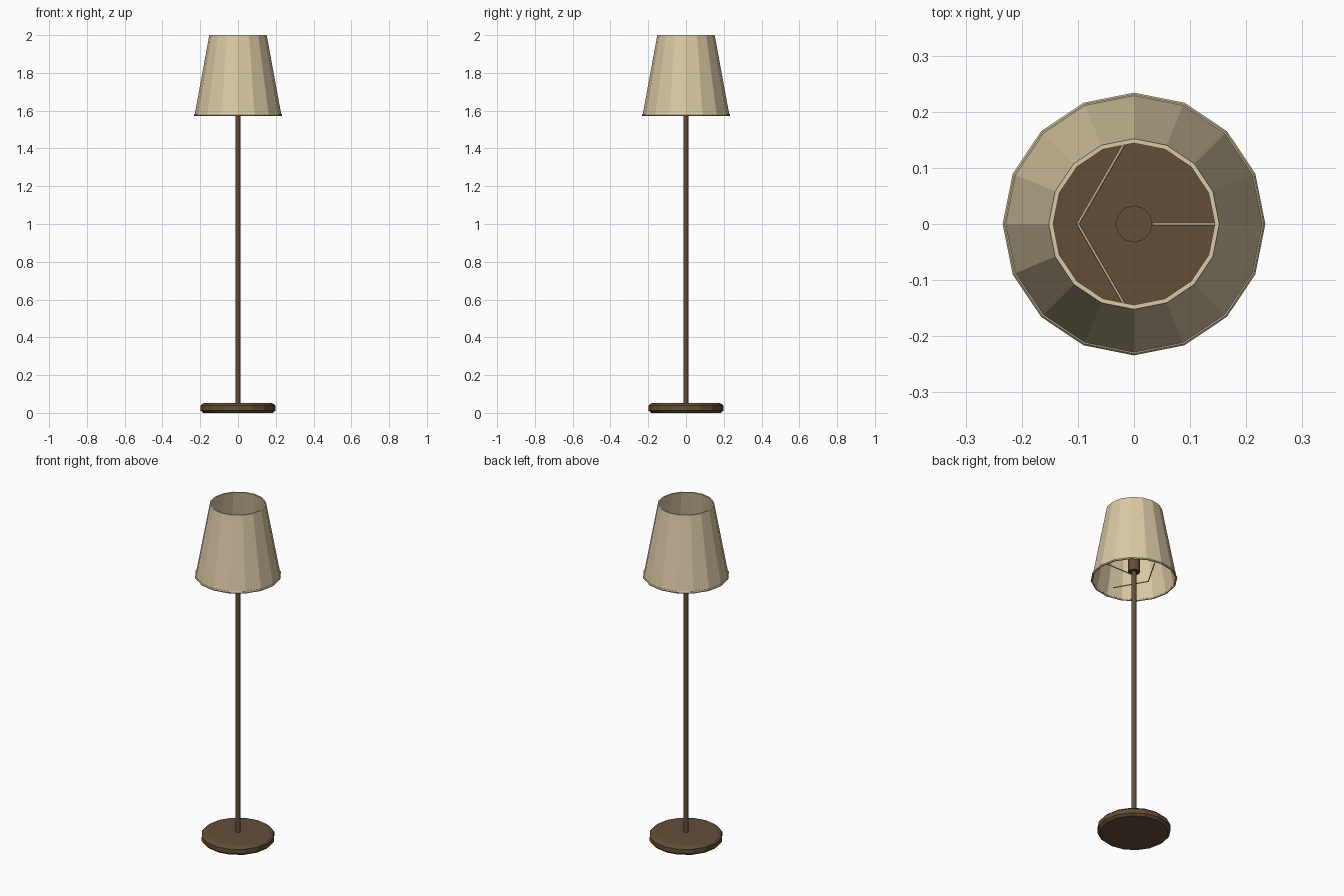
import bpy, bmesh, math
from mathutils import Matrix, Vector

if "Cube" in bpy.data.objects:
    bpy.data.objects.remove(bpy.data.objects["Cube"])


def material(name, rgb):
    m = bpy.data.materials.new(name)
    m.diffuse_color = (*rgb, 1.0)
    m.use_nodes = True
    m.node_tree.nodes["Principled BSDF"].inputs["Base Color"].default_value = m.diffuse_color
    return m


BROWN = material("dark_bronze", (0.122, 0.076, 0.039))
CREAM = material("cream_fabric", (0.70, 0.58, 0.37))


def finish(name, bm, mat):
    bmesh.ops.recalc_face_normals(bm, faces=bm.faces[:])
    me = bpy.data.meshes.new(name)
    bm.to_mesh(me)
    bm.free()
    me.materials.append(mat)
    ob = bpy.data.objects.new(name, me)
    bpy.context.collection.objects.link(ob)
    return ob


def lathe(name, profile, sides, mat, closed=False):
    """Spin (radius, z) points round z; open profiles get flat caps."""
    bm = bmesh.new()
    rings = []
    for r, z in profile:
        rings.append([bm.verts.new((r * math.cos(2 * math.pi * i / sides),
                                    r * math.sin(2 * math.pi * i / sides), z))
                      for i in range(sides)])
    pairs = list(zip(rings, rings[1:]))
    if closed:
        pairs.append((rings[-1], rings[0]))
    else:
        bm.faces.new(rings[0])
        bm.faces.new(rings[-1])
    for a, b in pairs:
        for i in range(sides):
            j = (i + 1) % sides
            bm.faces.new((a[i], a[j], b[j], b[i]))
    return finish(name, bm, mat)


# Round base with bevelled edges
lathe("base", [(0.185, 0), (0.198, 0.012), (0.198, 0.038), (0.185, 0.05), (0.17, 0.053)],
      16, BROWN)

# Pole and lamp socket
lathe("pole", [(0.0125, 0.045), (0.0125, 1.64)], 12, BROWN)
lathe("socket", [(0.033, 1.62), (0.033, 1.70)], 12, BROWN)

# Tapered hollow shade
lathe("shade", [(0.230, 1.575), (0.152, 2.0), (0.144, 2.0), (0.223, 1.575)],
      16, CREAM, closed=True)

# Rolled hem at the bottom of the shade
hem = [(0.228 + 0.006 * math.cos(k * math.pi / 3), 1.577 + 0.006 * math.sin(k * math.pi / 3))
       for k in range(6)]
lathe("shade_hem", hem, 16, CREAM, closed=True)

# Three thin struts below the socket
for n in range(3):
    a = n * 2 * math.pi / 3
    bm = bmesh.new()
    bmesh.ops.create_cone(bm, cap_ends=True, segments=6, radius1=0.003, radius2=0.003, depth=0.2)
    place = (Matrix.Translation(Vector((0.1 * math.cos(a), 0.1 * math.sin(a), 1.60)))
             @ Matrix.Rotation(-a, 4, 'Z') @ Matrix.Rotation(math.pi / 2, 4, 'Y'))
    bm.transform(place)
    finish("strut_%d" % (n + 1), bm, CREAM)
